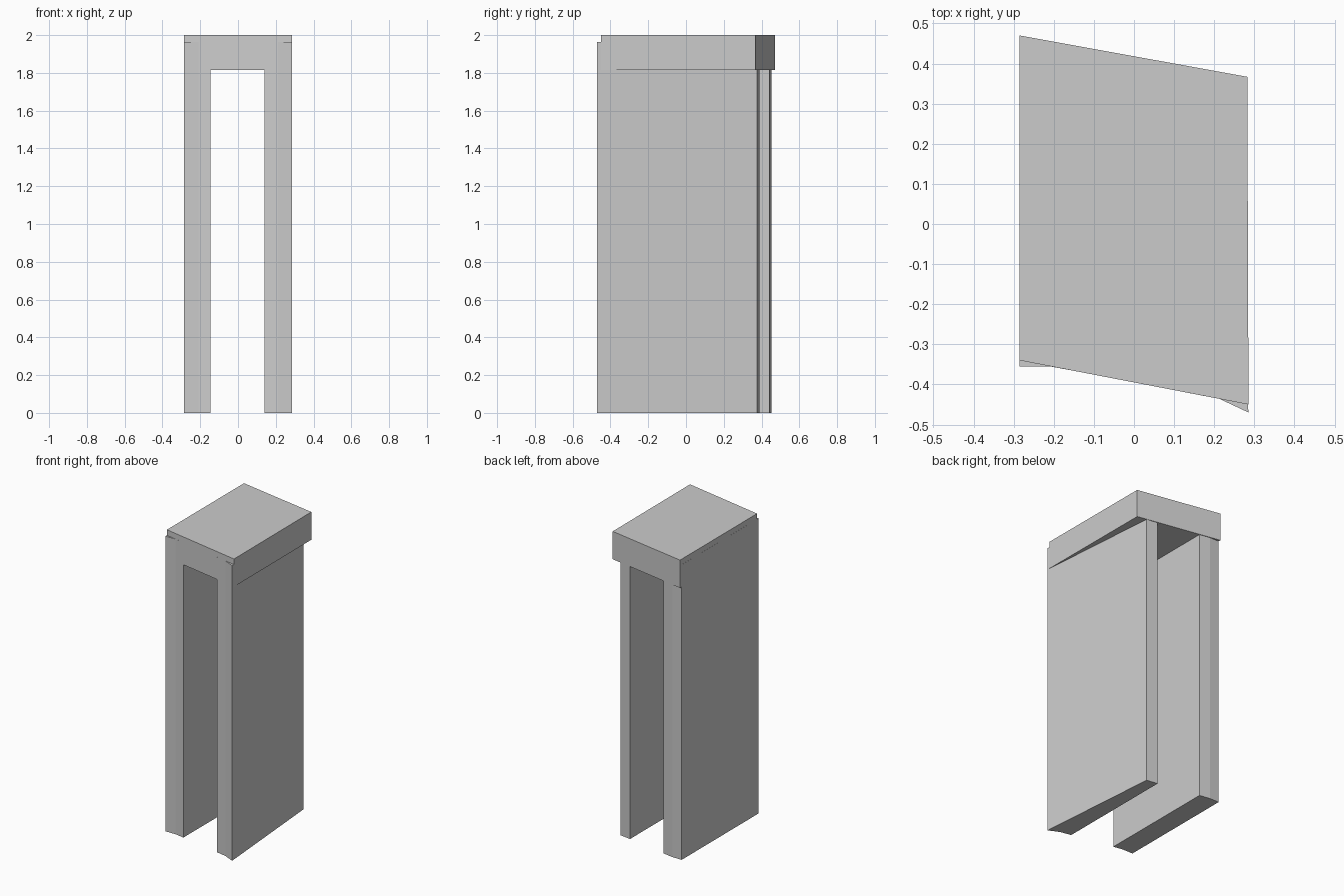
import bpy, bmesh

if "Cube" in bpy.data.objects:
    bpy.data.objects.remove(bpy.data.objects["Cube"])


def prism(name, outline, z0, z1):
    """Extrude a plan outline (x, y) straight up from z0 to z1."""
    bm = bmesh.new()
    face = bm.faces.new([bm.verts.new((x, y, z0)) for x, y in outline])
    top = bmesh.ops.extrude_face_region(bm, geom=[face])["geom"]
    for v in top:
        if isinstance(v, bmesh.types.BMVert):
            v.co.z = z1
    bmesh.ops.recalc_face_normals(bm, faces=bm.faces)
    mesh = bpy.data.meshes.new(name)
    bm.to_mesh(mesh)
    bm.free()
    obj = bpy.data.objects.new(name, mesh)
    bpy.context.collection.objects.link(obj)
    return obj


# Skewed lintel slab across the top
prism("lintel", [(-0.285, -0.34), (0.2855, -0.45), (0.2825, 0.367), (-0.285, 0.47)],
      1.815, 2.0)

# Upright slabs with bent front and back ends, tops sunk into the lintel
prism("left_upright", [(-0.2855, -0.355), (-0.21, -0.355), (-0.145, -0.367),
                       (-0.145, 0.441), (-0.217, 0.453), (-0.2855, 0.453)],
      0.0, 1.963)
prism("right_upright", [(0.14, -0.422), (0.213, -0.436), (0.2855, -0.47),
                        (0.217, 0.377), (0.14, 0.388)],
      0.0, 1.963)
